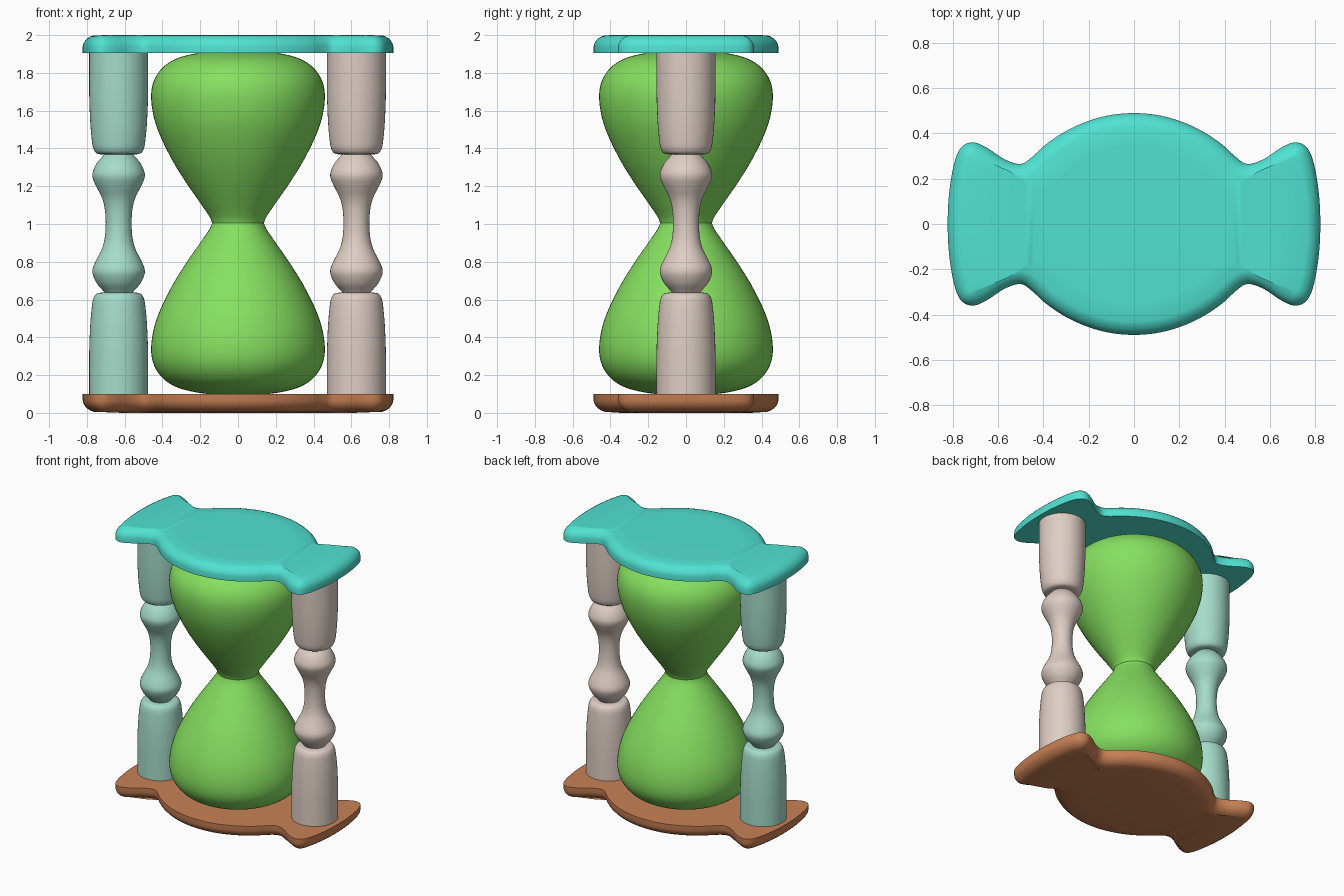
import bpy, bmesh, math
from mathutils import Vector

cube = bpy.data.objects.get("Cube")
if cube:
    bpy.data.objects.remove(cube, do_unlink=True)


def material(name, r, g, b):
    """Flat colour given as 0-255 display values, stored as linear."""
    lin = [((c / 255 + 0.055) / 1.055) ** 2.4 for c in (r, g, b)] + [1]
    m = bpy.data.materials.new(name)
    m.use_nodes = True
    m.diffuse_color = lin
    m.node_tree.nodes["Principled BSDF"].inputs["Base Color"].default_value = lin
    return m


turquoise = material("turquoise", 80, 226, 210)
brown = material("brown", 200, 128, 84)
green = material("green", 134, 224, 96)
beige = material("beige", 222, 206, 196)
mint = material("mint", 166, 220, 202)


def smooth(points, steps=4, closed=False):
    """Run a Catmull-Rom curve through 2D points."""
    p = [Vector(q) for q in points]
    n = len(p)
    at = (lambda i: p[i % n]) if closed else (lambda i: p[max(0, min(n - 1, i))])
    out = []
    for i in range(n if closed else n - 1):
        a, b, c, d = at(i - 1), at(i), at(i + 1), at(i + 2)
        for k in range(steps):
            t = k / steps
            out.append(0.5 * (2 * b + (c - a) * t + (2 * a - 5 * b + 4 * c - d) * t * t
                              + (3 * b - a - 3 * c + d) * t ** 3))
    return out if closed else out + [p[-1]]


def skin(name, rings, mat, angle=40):
    """Join closed rings of points into a capped solid."""
    bm = bmesh.new()
    loops = [[bm.verts.new(p) for p in ring] for ring in rings]
    n = len(loops[0])
    for low, high in zip(loops, loops[1:]):
        for i in range(n):
            j = (i + 1) % n
            bm.faces.new((low[i], low[j], high[j], high[i]))
    bm.faces.new(loops[0][::-1])
    bm.faces.new(loops[-1])
    bmesh.ops.recalc_face_normals(bm, faces=bm.faces)
    mesh = bpy.data.meshes.new(name)
    bm.to_mesh(mesh)
    bm.free()
    mesh.materials.append(mat)
    obj = bpy.data.objects.new(name, mesh)
    bpy.context.collection.objects.link(obj)
    bpy.ops.object.select_all(action="DESELECT")
    bpy.context.view_layer.objects.active = obj
    obj.select_set(True)
    bpy.ops.object.shade_smooth_by_angle(angle=math.radians(angle))
    return obj


def lathe(name, profile, mat, x=0, sides=48):
    """Turn a (radius, z) profile around a vertical axis."""
    turns = [2 * math.pi * i / sides for i in range(sides)]
    return skin(name, [[(x + r * math.cos(a), r * math.sin(a), z) for a in turns]
                       for r, z in profile], mat)


def flip(profile, mid=1.0):
    return [(r, 2 * mid - z) for r, z in reversed(profile)]


# End plates: one quarter of the outline, mirrored twice
quarter = [(.822, 0), (.816, .13), (.795, .26), (.765, .335), (.715, .36), (.655, .34),
           (.57, .285), (.5, .265), (.45, .295), (.39, .35), (.3, .41), (.2, .455),
           (.1, .481), (0, .489)]
half = quarter + [(-x, y) for x, y in quarter[-2::-1]]
outline = smooth(half + [(x, -y) for x, y in half[-2:0:-1]], 4, True)


def inset(d):
    n = len(outline)
    ring = []
    for i, p in enumerate(outline):
        t = (outline[(i + 1) % n] - outline[i - 1]).normalized()
        ring.append(p + d * Vector((-t.y, t.x)))
    return ring


# (inset, height above the flat inner face)
edge = [(0, 0), (0, .035), (.004, .05), (.012, .064), (.024, .077), (.04, .087), (.058, .094)]
for name, base, way, mat in (("top_plate", 1.905, 1, turquoise),
                             ("bottom_plate", .1, -1, brown)):
    rings = [[(p.x, p.y, base + way * h) for p in inset(d)] for d, h in edge]
    # slightly crowned outer face
    rings.append([(x * .8, y * .8, base + way * h) for x, y, h in
                  ((p.x, p.y, .1 if way < 0 else .095) for p in inset(.058))])
    skin(name, rings, mat)

# Glass: two bulbs meeting at a pinched neck
bulb = smooth([(.16, .1), (.24, .112), (.33, .138), (.4, .185), (.446, .255), (.46, .34),
               (.446, .445), (.41, .55), (.345, .68), (.27, .8), (.19, .915), (.15, .975),
               (.135, 1.012)])
lathe("glass_bulbs", [tuple(p) for p in bulb] + flip(bulb, 1.006)[1:], green, sides=64)

# Pillars: two sleeves with a turned spindle between
sleeve = [(.156, .1), (.156, .3)] + [tuple(p) for p in smooth(
    [(.155, .36), (.15, .47), (.142, .56), (.134, .605), (.118, .63), (.09, .637)])]
lower = smooth([(.06, .62), (.085, .65), (.115, .685), (.136, .73), (.137, .765),
                (.118, .81), (.088, .87), (.073, .93), (.068, 1.0)])
spindle = [tuple(p) for p in lower] + flip(lower, 1.004)[1:]
for side, x, mat in (("left", .627, beige), ("right", -.632, mint)):
    lathe(side + "_lower_sleeve", sleeve, mat, x)
    lathe(side + "_upper_sleeve", flip(sleeve, 1.0025), mat, x)
    lathe(side + "_spindle", spindle, mat, x)
